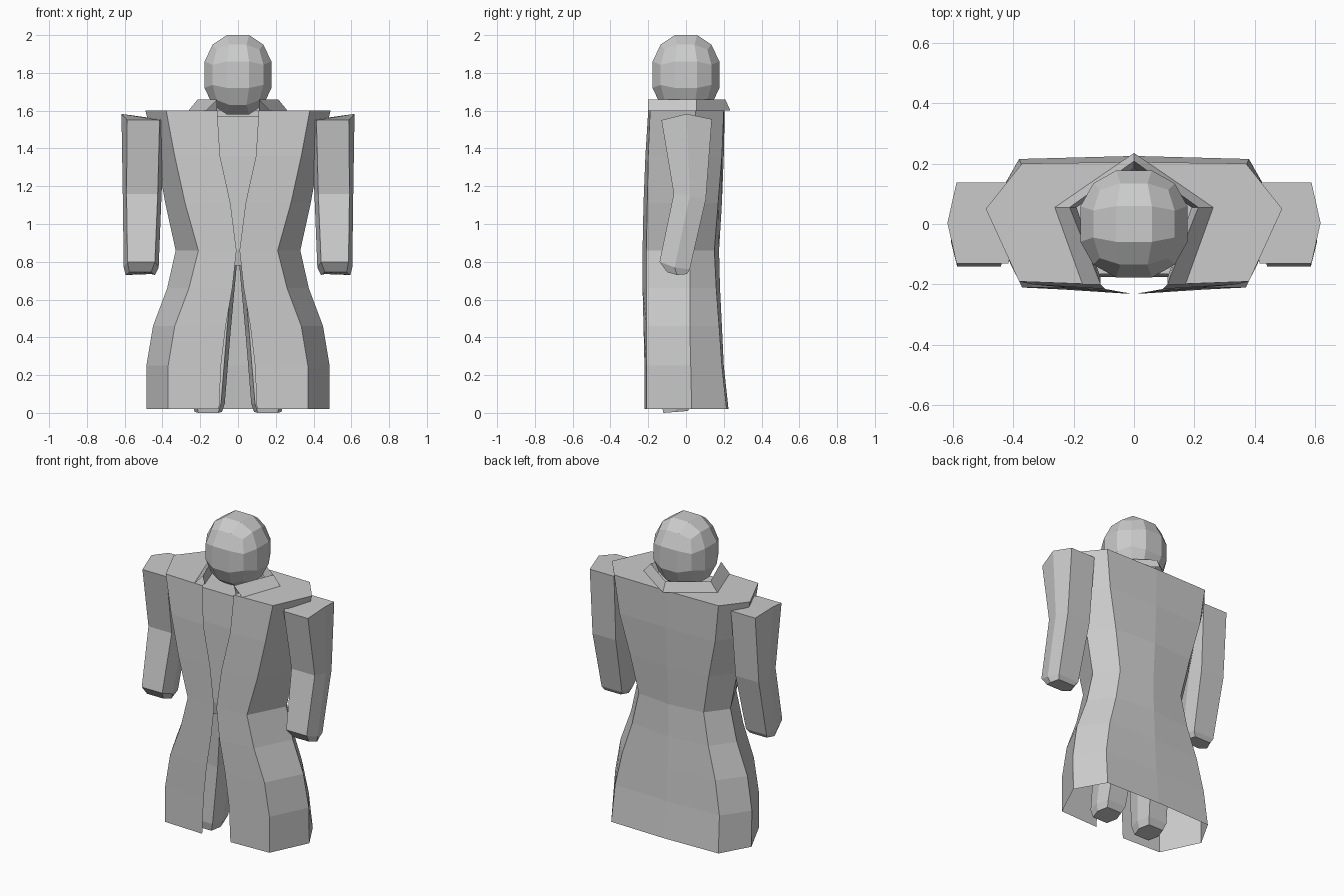
import bpy, bmesh
from mathutils import Vector

if "Cube" in bpy.data.objects:
    bpy.data.objects.remove(bpy.data.objects["Cube"])


def make(name, bm, mirror=True):
    bmesh.ops.recalc_face_normals(bm, faces=bm.faces)
    me = bpy.data.meshes.new(name)
    bm.to_mesh(me)
    bm.free()
    ob = bpy.data.objects.new(name, me)
    bpy.context.collection.objects.link(ob)
    if mirror:
        ob.modifiers.new("Mirror", 'MIRROR').merge_threshold = 0.002
    return ob


def loft(bm, rings, closed=True, caps=True):
    """Bridge successive point rings with quads."""
    vs = [[bm.verts.new(p) for p in r] for r in rings]
    n = len(vs[0])
    for a, b in zip(vs, vs[1:]):
        for i in range(n if closed else n - 1):
            j = (i + 1) % n
            bm.faces.new((a[i], a[j], b[j], b[i]))
    if caps:
        bm.faces.new(vs[0])
        bm.faces.new(vs[-1])
    return vs


def hexagon(x0, x1, yf, yb, zf, zm, zb, inset=0.02):
    """Six-sided limb section with a point on the inner and outer side."""
    ym = (yf + yb) / 2
    return [(x0, ym, zm), (x0 + inset, yf, zf), (x1 - inset, yf, zf),
            (x1, ym, zm), (x1 - inset, yb, zb), (x0 + inset, yb, zb)]


# Head: 3x3 cube sphere
bm = bmesh.new()
bmesh.ops.create_cube(bm, size=2)
bmesh.ops.subdivide_edges(bm, edges=bm.edges[:], cuts=2, use_grid_fill=True)
for v in bm.verts:
    d = v.co.normalized() / 0.905
    v.co = Vector((d.x * 0.177, d.y * 0.177, 1.79 + d.z * 0.21))
make("head", bm, False)

# Coat: open half shell (z, edge x/y, corner x/y, side x/y, back corner x/y, back y)
coat = [
    (1.60, .11, -.20, .38, -.19, .49, .05, .37, .20, .205),
    (1.36, .095, -.215, .335, -.20, .43, .04, .34, .19, .20),
    (1.11, .04, -.225, .28, -.205, .385, .03, .28, .17, .19),
    (0.86, .008, -.23, .21, -.21, .33, .02, .23, .15, .175),
    (0.66, .03, -.23, .26, -.21, .375, .02, .27, .16, .18),
    (0.46, .065, -.225, .335, -.21, .45, .02, .33, .175, .19),
    (0.25, .09, -.22, .37, -.21, .485, .025, .37, .19, .20),
    (0.02, .10, -.22, .37, -.21, .485, .03, .38, .215, .225),
]
bm = bmesh.new()
rings = []
for z, ex, ey, cx, cy, sx, sy, bx, by, my in coat:
    rings.append([(ex, ey, z), (cx, cy, z), (sx, sy, z), (bx, by, z), (0, my, z)])
top = loft(bm, rings, closed=False, caps=False)[0]
neck = bm.verts.new((.20, .055, 1.60))
bm.faces.new((top[0], top[1], top[2], neck))
bm.faces.new((neck, top[2], top[3], top[4]))
make("coat", bm)

# Collar: leaning strip around the neck with an inner lining
bm = bmesh.new()
loft(bm, [
    [(.17, -.20, 1.60), (.262, .055, 1.60), (0, .235, 1.60)],
    [(.11, -.20, 1.66), (.213, .055, 1.66), (0, .208, 1.66)],
    [(.11, -.18, 1.60), (.19, .055, 1.60), (0, .185, 1.60)],
], closed=False, caps=False)
make("collar", bm)

# Torso inside the coat
bm = bmesh.new()
rings = []
for z, fx, sx, yf, yb in [(1.57, .2, .33, -.165, .15), (1.36, .2, .31, -.175, .14),
                          (0.86, .15, .22, -.175, .12), (0.78, .15, .22, -.16, .12)]:
    rings.append([(-fx, yf, z), (fx, yf, z), (sx, .02, z), (fx, yb, z),
                  (-fx, yb, z), (-sx, .02, z)])
loft(bm, rings)
make("torso", bm, False)

# Arms: bent at the elbow, tapered hand end
bm = bmesh.new()
loft(bm, [
    hexagon(.385, .617, -.13, .137, 1.55, 1.583, 1.555, .03),
    hexagon(.405, .61, -.065, .105, 1.16, 1.15, 1.13),
    hexagon(.42, .605, -.14, .02, .80, .77, .76),
    hexagon(.44, .595, -.10, .005, .745, .73, .735),
])
make("arm", bm)

# Legs
bm = bmesh.new()
loft(bm, [
    hexagon(.005, .20, -.14, .10, .80, .80, .80),
    hexagon(.04, .22, -.12, .09, .42, .42, .42),
    hexagon(.07, .24, -.13, .03, .05, .05, .05),
    hexagon(.085, .23, -.12, .01, .0, .005, .01),
])
make("leg", bm)
